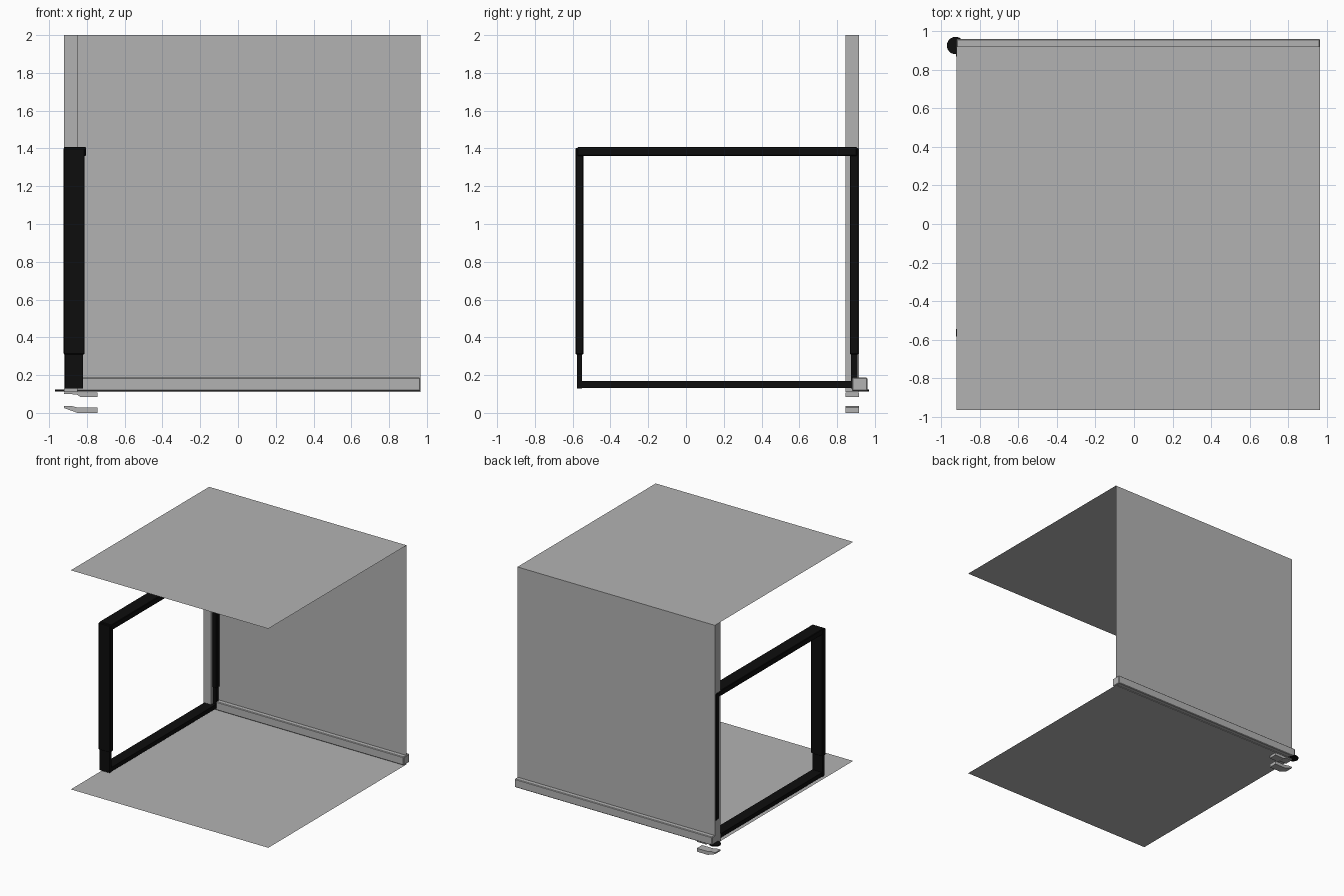
import bpy
import bmesh
import math

cube = bpy.data.objects.get("Cube")
if cube:
    bpy.data.objects.remove(cube, do_unlink=True)


def material(name, value):
    m = bpy.data.materials.new(name)
    m.use_nodes = True
    colour = (value, value, value, 1)
    m.diffuse_color = colour
    m.node_tree.nodes["Principled BSDF"].inputs["Base Color"].default_value = colour
    return m


grey = material("light grey", 0.45)
black = material("matte black", 0.004)


def finish(name, bm, mat):
    bmesh.ops.recalc_face_normals(bm, faces=bm.faces)
    mesh = bpy.data.meshes.new(name)
    bm.to_mesh(mesh)
    bm.free()
    mesh.materials.append(mat)
    obj = bpy.data.objects.new(name, mesh)
    bpy.context.scene.collection.objects.link(obj)
    return obj


def box(name, x, y, z, mat, bevel=0):
    """Box from (min, max) pairs on each axis."""
    bm = bmesh.new()
    bmesh.ops.create_cube(bm, size=1)
    for v in bm.verts:
        for axis, (low, high) in enumerate((x, y, z)):
            v.co[axis] = low if v.co[axis] < 0 else high
    obj = finish(name, bm, mat)
    if bevel:
        mod = obj.modifiers.new("soft edges", "BEVEL")
        mod.width = bevel
        mod.segments = 1
    return obj


def sheet(name, corners, mat):
    bm = bmesh.new()
    bm.faces.new([bm.verts.new(c) for c in corners])
    return finish(name, bm, mat)


def extrude_profile(name, points, y, mat):
    """Extrude an x-z outline along y."""
    bm = bmesh.new()
    face = bm.faces.new([bm.verts.new((px, y[0], pz)) for px, pz in points])
    new = bmesh.ops.extrude_face_region(bm, geom=[face])["geom"]
    for v in new:
        if isinstance(v, bmesh.types.BMVert):
            v.co.y = y[1]
    return finish(name, bm, mat)


# Main extents of the panels
LEFT, RIGHT = 0.965, -0.92
FRONT, BACK = -0.965, 0.92
FLOOR, TOP = 0.11, 2.0

# Thin floor, ceiling and back wall
for name, z in (("floor_panel", FLOOR), ("ceiling_panel", TOP)):
    sheet(name, [(RIGHT, FRONT, z), (LEFT, FRONT, z),
                 (LEFT, BACK, z), (RIGHT, BACK, z)], grey)
sheet("back_wall", [(RIGHT, BACK, FLOOR), (LEFT, BACK, FLOOR),
                    (LEFT, BACK, TOP), (RIGHT, BACK, TOP)], grey)

# Skirting rail along the wall base and the corner post
box("skirting_rail", (RIGHT, LEFT), (0.88, 0.96), (0.115, 0.187), grey, 0.005)
box("corner_post", (RIGHT, -0.85), (0.845, 0.917), (FLOOR, TOP), grey)

# Side frame: stepped uprights joined by a top and a bottom bar
for name, y in (("front", (-0.585, -0.543)), ("back", (0.867, 0.914))):
    box(name + "_upright", (-0.923, -0.812), y, (0.31, 1.402), black, 0.004)
    box(name + "_upright_foot", (-0.916, -0.82),
        (y[0] + 0.007, y[1] - 0.007), (0.13, 0.312), black)
box("frame_top_bar", (-0.921, -0.806), (-0.575, 0.904), (1.36, 1.408), black, 0.004)
box("frame_bottom_bar", (-0.915, -0.821), (-0.578, 0.905), (0.132, 0.168), black)

# Pivot disc under the corner
bm = bmesh.new()
bmesh.ops.create_cone(bm, cap_ends=True, segments=32, radius1=0.045,
                      radius2=0.045, depth=0.01)
bmesh.ops.translate(bm, verts=bm.verts, vec=(-0.925, 0.925, 0.119))
finish("pivot_disc", bm, black)

# Upper and lower hinge brackets below the corner
extrude_profile("upper_bracket",
                [(RIGHT, 0.108), (RIGHT, 0.1), (-0.855, 0.098), (-0.835, 0.085),
                 (-0.745, 0.085), (-0.745, 0.108)], (0.845, 0.917), grey)
extrude_profile("lower_bracket",
                [(RIGHT, 0.037), (RIGHT, 0.025), (-0.85, 0), (-0.745, 0),
                 (-0.745, 0.029), (-0.85, 0.029), (-0.885, 0.037)],
                (0.845, 0.917), grey)
